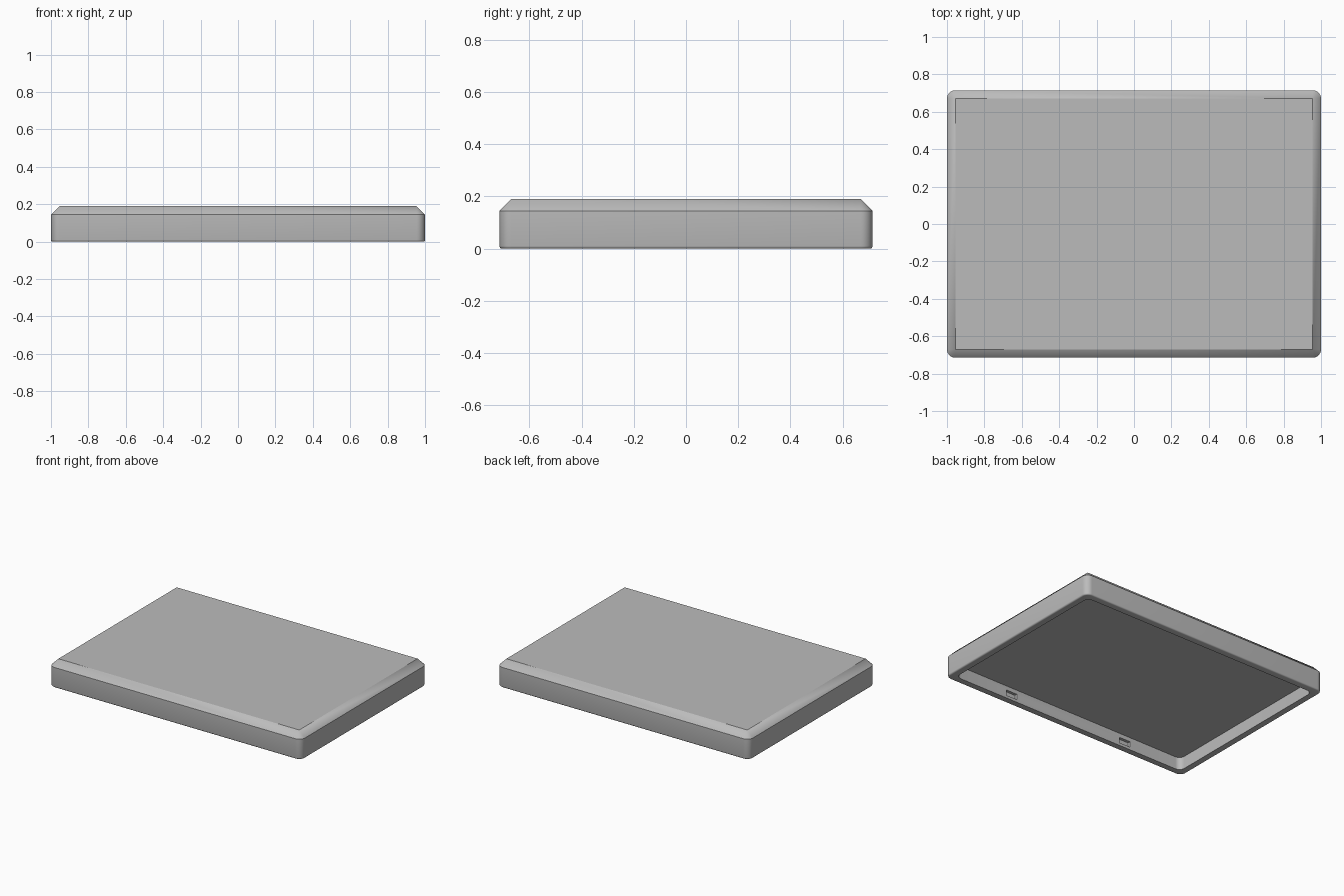
import bpy, bmesh, math

if "Cube" in bpy.data.objects:
    bpy.data.objects.remove(bpy.data.objects["Cube"], do_unlink=True)

HALF_X, HALF_Y, HEIGHT = 1.0, 0.715, 0.19
CHAMFER, FILLET, WALL, CEILING = 0.045, 0.01, 0.05, 0.09
STEPS = 8

grey = bpy.data.materials.new("plain grey")
grey.use_nodes = True
colour = (0.5, 0.5, 0.5, 1)
grey.diffuse_color = colour
grey.node_tree.nodes["Principled BSDF"].inputs["Base Color"].default_value = colour


def rounded_loop(bm, inset, z, radius):
    """Ring of vertices around a rounded rectangle."""
    ring = []
    corners = [(1, 1), (-1, 1), (-1, -1), (1, -1)]
    for i, (sx, sy) in enumerate(corners):
        cx = sx * (HALF_X - inset - radius)
        cy = sy * (HALF_Y - inset - radius)
        for k in range(STEPS + 1):
            a = (i + k / STEPS) * math.pi / 2
            ring.append(bm.verts.new((cx + radius * math.cos(a),
                                      cy + radius * math.sin(a), z)))
    return ring


# Lid shell: rings from the top panel down the outside and up the inside
bm = bmesh.new()
sections = [(CHAMFER, HEIGHT, 0), (0, HEIGHT - CHAMFER, CHAMFER)]
for k in range(4):
    a = k / 3 * math.pi / 2
    inset = FILLET * (1 - math.cos(a))
    sections.append((inset, FILLET * (1 - math.sin(a)), CHAMFER - inset))
sections += [(WALL, 0, 0.04), (WALL, CEILING, 0.04)]

rings = [rounded_loop(bm, *s) for s in sections]
for upper, lower in zip(rings, rings[1:]):
    n = len(upper)
    for i in range(n):
        j = (i + 1) % n
        bm.faces.new((upper[i], lower[i], lower[j], upper[j]))
bm.faces.new(rings[0])
bm.faces.new(rings[-1])
bmesh.ops.remove_doubles(bm, verts=bm.verts, dist=0.0001)
bmesh.ops.recalc_face_normals(bm, faces=bm.faces)

mesh = bpy.data.meshes.new("lid_shell")
bm.to_mesh(mesh)
bm.free()
mesh.materials.append(grey)
lid = bpy.data.objects.new("lid_shell", mesh)
bpy.context.collection.objects.link(lid)
bpy.context.view_layer.objects.active = lid

# Catch slots cut into the inside of the long walls
for sx in (-1, 1):
    for sy in (-1, 1):
        bpy.ops.mesh.primitive_cube_add(
            size=1, location=(sx * 0.48, sy * (HALF_Y - WALL), 0.04))
        cutter = bpy.context.object
        cutter.name = "slot_cutter"
        cutter.scale = (0.09, 0.04, 0.04)
        cutter.hide_render = True
        cutter.data.materials.append(grey)
        mod = lid.modifiers.new("catch_slot", 'BOOLEAN')
        mod.operation = 'DIFFERENCE'
        mod.solver = 'EXACT'
        mod.object = cutter
        bpy.context.view_layer.objects.active = lid
        bpy.ops.object.modifier_apply(modifier=mod.name)
        bpy.data.objects.remove(cutter, do_unlink=True)

# Smooth rounded corners, crisp chamfers
bpy.ops.object.select_all(action='DESELECT')
lid.select_set(True)
bpy.context.view_layer.objects.active = lid
bpy.ops.object.shade_smooth_by_angle(angle=math.radians(31))
